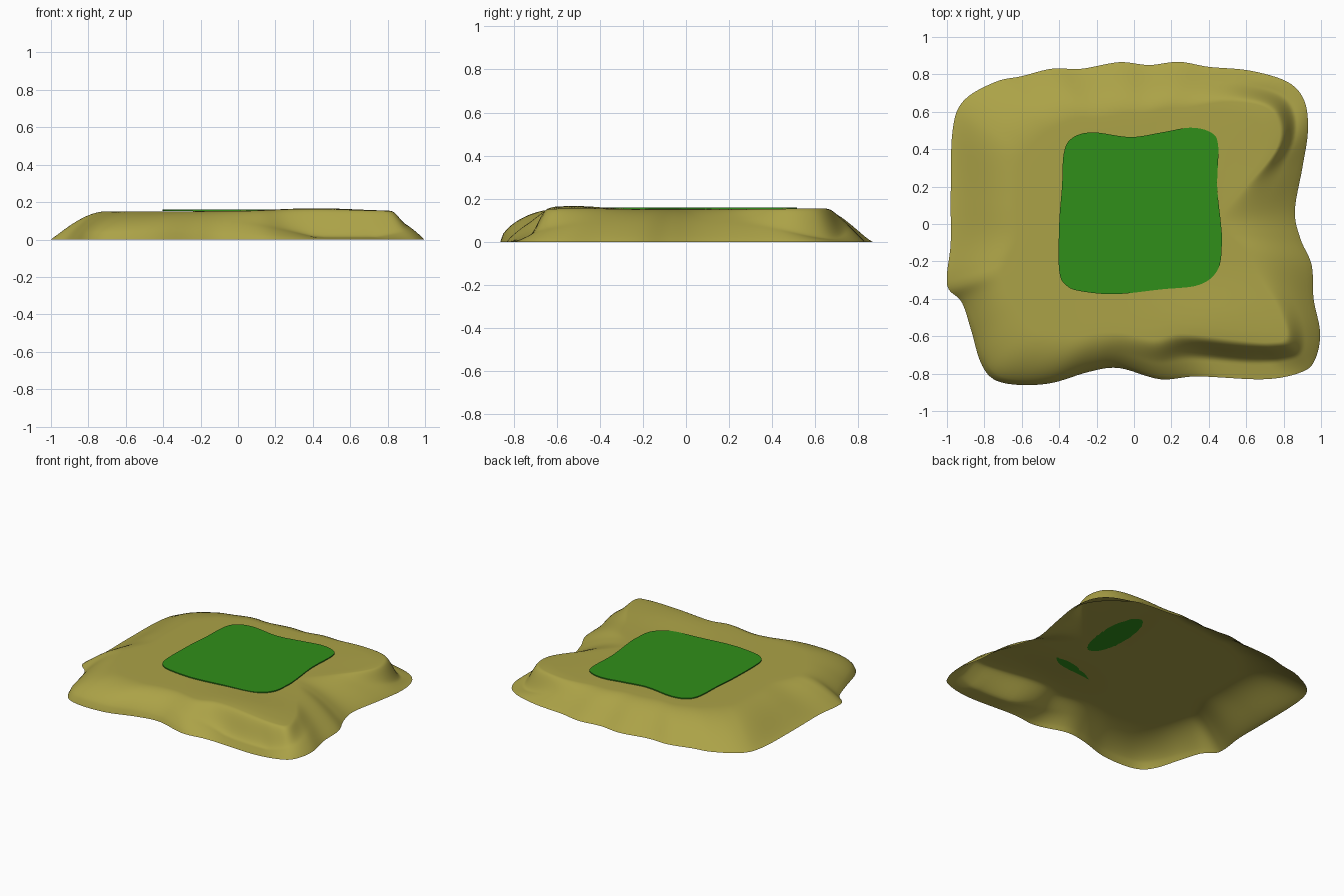
import bpy, bmesh, math
from mathutils import Vector

SEGMENT_STEPS = 6
SLOPE_RINGS = 20
TOP_RINGS = 10

cube = bpy.data.objects.get("Cube")
if cube:
    bpy.data.objects.remove(cube, do_unlink=True)


def make_material(name, color):
    material = bpy.data.materials.new(name)
    material.use_nodes = True
    material.diffuse_color = color
    material.node_tree.nodes["Principled BSDF"].inputs["Base Color"].default_value = color
    return material


def smooth_loop(points, steps):
    """Closed Catmull-Rom curve through points of any dimension."""
    vectors = [Vector(p) for p in points]
    count = len(vectors)
    loop = []
    for i in range(count):
        a, b, c, d = (vectors[(i + k) % count] for k in (-1, 0, 1, 2))
        for s in range(steps):
            t = s / steps
            loop.append(0.5 * (2 * b + (c - a) * t + (2 * a - 5 * b + 4 * c - d) * t ** 2
                               + (3 * b - a - 3 * c + d) * t ** 3))
    return loop


def spot(x, y, center_x, center_y, radius_x, radius_y):
    """Soft round falloff, one at its centre."""
    return math.exp(-((x - center_x) / radius_x) ** 2 - ((y - center_y) / radius_y) ** 2)


def smoothstep(low, high, t):
    t = min(max((t - low) / (high - low), 0), 1)
    return t * t * (3 - 2 * t)


def top_height(x, y):
    """Nearly flat plateau with a front ridge and a faint swell."""
    return (0.151 + 0.016 * spot(x, y, 0.42, -0.52, 0.31, 0.17)
            + 0.0045 * spot(x, y, 0.32, 0.19, 0.1, 0.29)
            + 0.005 * spot(x, y, 0.7, 0.6, 0.2, 0.2))


def slope_rise(x, y, t):
    """Share of the full height at t across the slope behind shore point x, y."""
    # Banks swell out at the front left and run out thin on the left and back
    power = (0.9 + 0.5 * spot(x, y, -1, 0.15, 0.3, 0.45) + 0.35 * spot(x, y, 0.1, 0.9, 0.6, 0.3)
             - 0.35 * spot(x, y, -0.6, -0.85, 0.7, 0.45))
    bank = math.sin(math.pi / 2 * t) ** power
    # Shallow beaches with a cliff behind them
    cliff = 0.2 * t + 0.8 * smoothstep(0.4, 0.95, t)
    beach = min(1, 1.2 * spot(x, y, 0.65, -0.85, 0.42, 0.25) + spot(x, y, 0.85, 0.7, 0.25, 0.28))
    return bank + (cliff - bank) * beach


def bridge(bm, first, second):
    count = len(first)
    for i in range(count):
        j = (i + 1) % count
        bm.faces.new((first[i], first[j], second[j], second[i]))


def finish(bm, name, material):
    bmesh.ops.recalc_face_normals(bm, faces=bm.faces)
    mesh = bpy.data.meshes.new(name)
    bm.to_mesh(mesh)
    bm.free()
    mesh.materials.append(material)
    obj = bpy.data.objects.new(name, mesh)
    bpy.context.collection.objects.link(obj)
    return obj


sand = make_material("sand", (0.41, 0.362, 0.063, 1))
grass = make_material("grass green", (0.03, 0.275, 0.01, 1))

# Shoreline as x, y and width of the slope behind it
shoreline = [
    (-1, -.27, .34), (-.98, -.1, .36), (-.98, .15, .36), (-.97, .5, .4), (-.91, .66, .43),
    (-.74, .76, .38), (-.6, .79, .33), (-.44, .83, .3), (-.28, .83, .28), (-.08, .865, .28),
    (.08, .85, .26), (.24, .867, .26), (.4, .84, .24), (.62, .82, .21), (.82, .76, .19),
    (.91, .66, .18), (.93, .5, .19), (.9, .3, .32), (.86, .07, .4), (.89, -.08, .4),
    (.95, -.22, .38), (.96, -.4, .34), (.995, -.58, .27), (.97, -.72, .2), (.9, -.79, .24),
    (.7, -.83, .28), (.34, -.815, .25), (.14, -.83, .22), (-.08, -.77, .19), (-.24, -.79, .22),
    (-.44, -.85, .28), (-.62, -.86, .33), (-.75, -.83, .34), (-.82, -.74, .32), (-.87, -.57, .27),
    (-.92, -.42, .26), (-.99, -.35, .31),
]

# Sand mound: an open shell, sloped rim then plateau
bm = bmesh.new()
outline = smooth_loop(shoreline, SEGMENT_STEPS)
rings = []
for ring in range(SLOPE_RINGS + TOP_RINGS):
    verts = []
    t = min(ring / SLOPE_RINGS, 1)
    inner = max(ring - SLOPE_RINGS, 0) / TOP_RINGS
    for x, y, width in outline:
        shrink = (1 - width * t / math.hypot(x, y)) * (1 - inner)
        px, py = x * shrink, y * shrink
        verts.append(bm.verts.new((px, py, slope_rise(x, y, t) * top_height(px, py))))
    rings.append(verts)
for lower, upper in zip(rings, rings[1:]):
    bridge(bm, lower, upper)
peak = bm.verts.new((0, 0, top_height(0, 0)))
for a, b in zip(rings[-1], rings[-1][1:] + rings[-1][:1]):
    bm.faces.new((a, b, peak))
mound = finish(bm, "sand_mound", sand)
for polygon in mound.data.polygons:
    polygon.use_smooth = True

# Grass patch: thin slab resting on the plateau
patch = [
    (-.4, -.25), (-.4, 0), (-.385, .2), (-.375, .38), (-.33, .46), (-.22, .49), (-.02, .465),
    (.15, .49), (.3, .515), (.41, .49), (.45, .42), (.445, .2), (.465, 0), (.47, -.1),
    (.45, -.24), (.35, -.325), (.14, -.35), (-.1, -.375), (-.28, -.36), (-.36, -.33),
]
bm = bmesh.new()
bottom, top = ([bm.verts.new((x, y, z)) for x, y in smooth_loop(patch, SEGMENT_STEPS)]
               for z in (.153, .16))
bridge(bm, bottom, top)
bm.faces.new(bottom)
bm.faces.new(top)
finish(bm, "grass_patch", grass)
